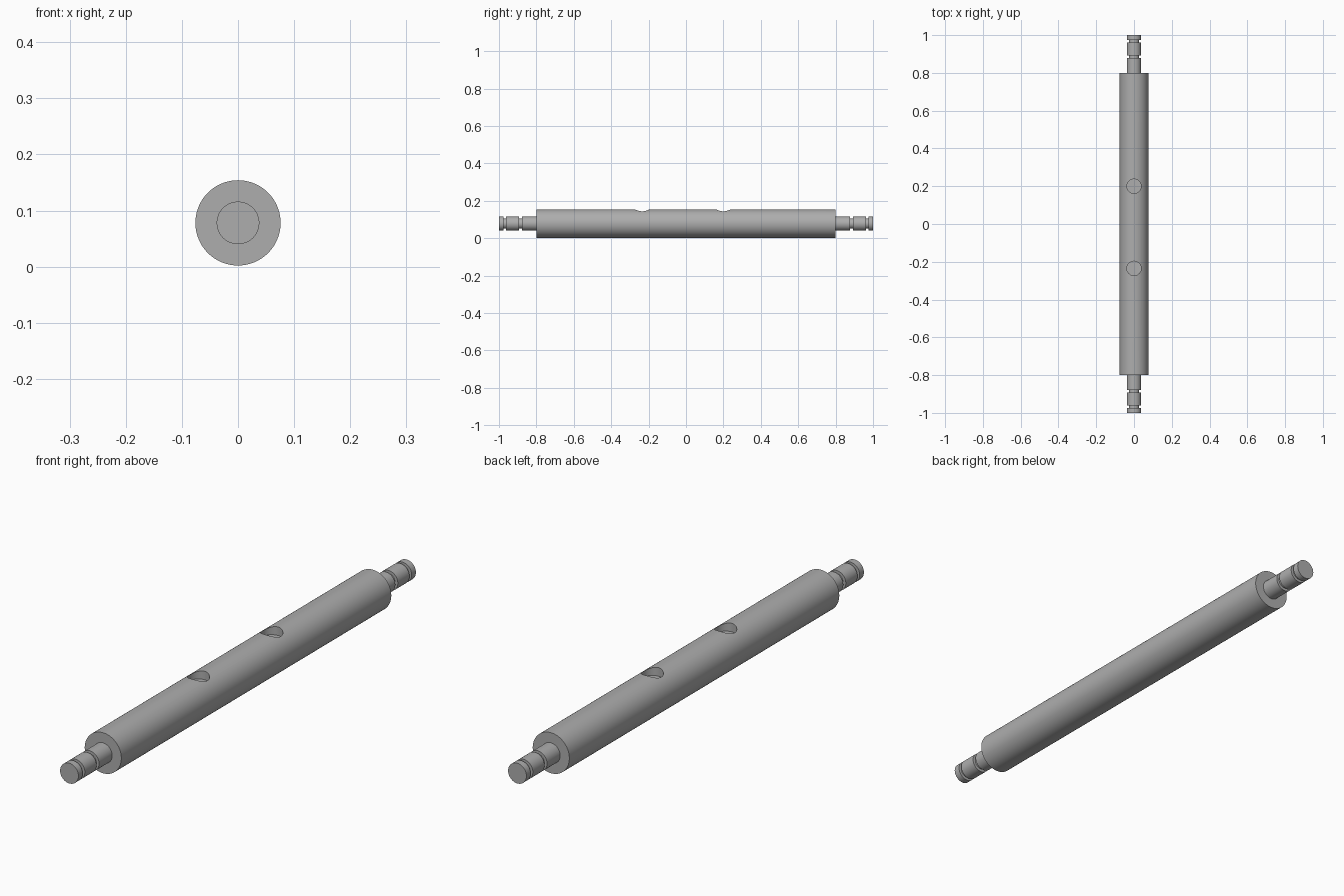
import bpy, bmesh, math
from mathutils import Vector, Matrix

cube = bpy.data.objects.get("Cube")
if cube:
    bpy.data.objects.remove(cube, do_unlink=True)

AXIS_Z = 0.078
BODY_R, PIN_R, GROOVE_R = 0.076, 0.038, 0.027
HOLE_R, HOLE_FLOOR = 0.038, 0.122

steel = bpy.data.materials.new("plain grey steel")
steel.use_nodes = True
grey = (0.42, 0.42, 0.42, 1)
steel.diffuse_color = grey
bsdf = next(n for n in steel.node_tree.nodes if n.type == "BSDF_PRINCIPLED")
bsdf.inputs["Base Color"].default_value = grey


def add_object(name, bm):
    bmesh.ops.recalc_face_normals(bm, faces=bm.faces)
    mesh = bpy.data.meshes.new(name)
    bm.to_mesh(mesh)
    bm.free()
    mesh.materials.append(steel)
    obj = bpy.data.objects.new(name, mesh)
    bpy.context.collection.objects.link(obj)
    return obj


# Stepped shaft: half profile (y, radius), mirrored and turned about its axis
half = [(0.8, BODY_R), (0.8, PIN_R),
        (0.878, PIN_R), (0.878, GROOVE_R), (0.893, GROOVE_R), (0.893, PIN_R),
        (0.962, PIN_R), (0.962, GROOVE_R), (0.975, GROOVE_R), (0.975, PIN_R),
        (1.0, PIN_R), (1.0, 0)]
profile = [(-y, r) for y, r in reversed(half)] + half
bm = bmesh.new()
verts = [bm.verts.new((0, y, AXIS_Z + r)) for y, r in profile]
edges = [bm.edges.new(pair) for pair in zip(verts, verts[1:])]
bmesh.ops.spin(bm, geom=verts + edges, cent=(0, 0, AXIS_Z), axis=(0, 1, 0),
               angle=math.tau, steps=72)
bmesh.ops.remove_doubles(bm, verts=bm.verts, dist=0.0001)
# Merge each end fan into one flat cap
bmesh.ops.dissolve_verts(bm, verts=[v for v in bm.verts
                                    if Vector((v.co.x, v.co.z - AXIS_Z)).length < 0.001])
shaft = add_object("stepped_shaft", bm)

# Two blind holes drilled into the top
bm = bmesh.new()
for y in (-0.235, 0.2):
    bmesh.ops.create_cone(bm, cap_ends=True, segments=48, radius1=HOLE_R,
                          radius2=HOLE_R, depth=0.1,
                          matrix=Matrix.Translation((0, y, HOLE_FLOOR + 0.05)))
cutter = add_object("hole_cutter", bm)
cutter.hide_render = True

bpy.ops.object.select_all(action="DESELECT")
bpy.context.view_layer.objects.active = shaft
shaft.select_set(True)
drill = shaft.modifiers.new("drill", "BOOLEAN")
drill.operation = "DIFFERENCE"
drill.solver = "EXACT"
drill.object = cutter
bpy.ops.object.modifier_apply(modifier=drill.name)
bpy.data.objects.remove(cutter, do_unlink=True)

bpy.ops.object.shade_smooth_by_angle(angle=math.radians(30))
